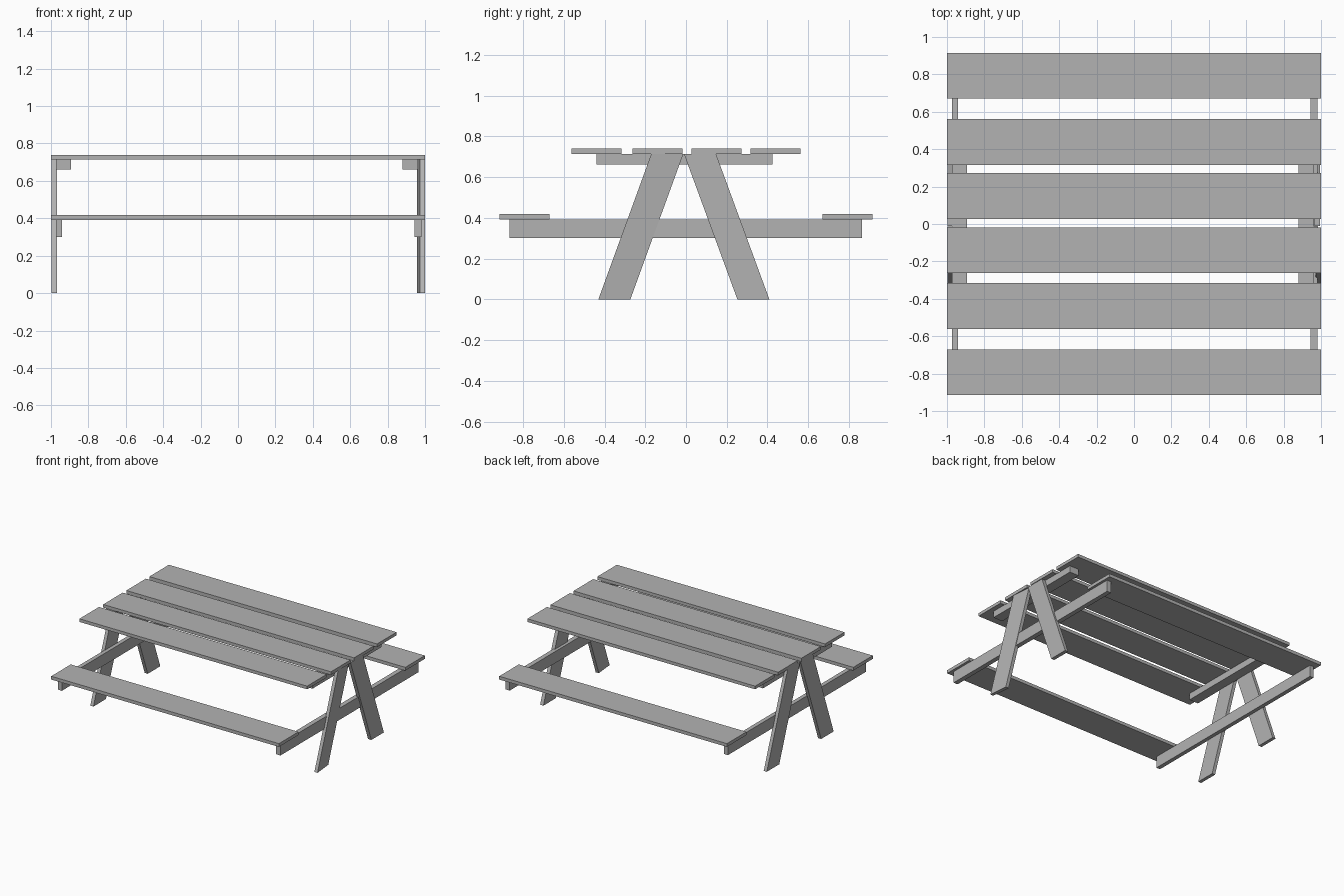
import bpy

cube = bpy.data.objects.get("Cube")
if cube:
    bpy.data.objects.remove(cube)

wood = bpy.data.materials.new("plain grey")
wood.use_nodes = True
grey = (0.45, 0.45, 0.45, 1)
wood.diffuse_color = grey
wood.node_tree.nodes["Principled BSDF"].inputs["Base Color"].default_value = grey


def hexahedron(name, bottom, top):
    """Solid between two matching four-cornered loops."""
    faces = [(3, 2, 1, 0), (4, 5, 6, 7)]
    faces += [(i, (i + 1) % 4, (i + 1) % 4 + 4, i + 4) for i in range(4)]
    mesh = bpy.data.meshes.new(name)
    mesh.from_pydata(bottom + top, [], faces)
    mesh.materials.append(wood)
    obj = bpy.data.objects.new(name, mesh)
    bpy.context.collection.objects.link(obj)
    return obj


def board(name, x, y, z):
    """Axis-aligned board from three (low, high) ranges."""
    loops = [[(x[0], y[0], h), (x[1], y[0], h), (x[1], y[1], h), (x[0], y[1], h)] for h in z]
    return hexahedron(name, *loops)


def leg(name, x, foot_y, head_y, twist=0):
    """Leaning leg; twist shifts its back edge sideways."""
    width = 0.157

    def loop(y, z):
        return [(x[0], y, z), (x[1], y, z),
                (x[1] + twist, y + width, z), (x[0] + twist, y + width, z)]
    return hexahedron(name, loop(foot_y, 0), loop(head_y, 0.714))


# Table top: four planks
for i, y in enumerate((-0.561, -0.263, 0.027, 0.316)):
    board(f"top_plank_{i + 1}", (-1, 1), (y, y + 0.245), (0.714, 0.739))

# Benches
for name, y in (("front_bench", -0.915), ("back_bench", 0.67)):
    board(name, (-1, 1), (y, y + 0.245), (0.392, 0.418))

# Cleats under the top and beams under the benches
for side, cleat_x, beam_x in (("right", (-0.973, -0.893), (-0.973, -0.94)),
                              ("left", (0.88, 0.962), (0.943, 0.98))):
    board(side + "_top_cleat", cleat_x, (-0.439, 0.424), (0.662, 0.714))
    board(side + "_bench_beam", beam_x, (-0.867, 0.865), (0.3, 0.392))

# A-frame legs
leg("right_front_leg", (-0.996, -0.969), -0.43, -0.17)
leg("right_back_leg", (-0.996, -0.969), 0.252, -0.01)
leg("left_front_leg", (0.972, 0.999), -0.43, -0.17, -0.015)
leg("left_back_leg", (0.966, 0.995), 0.252, -0.01)
